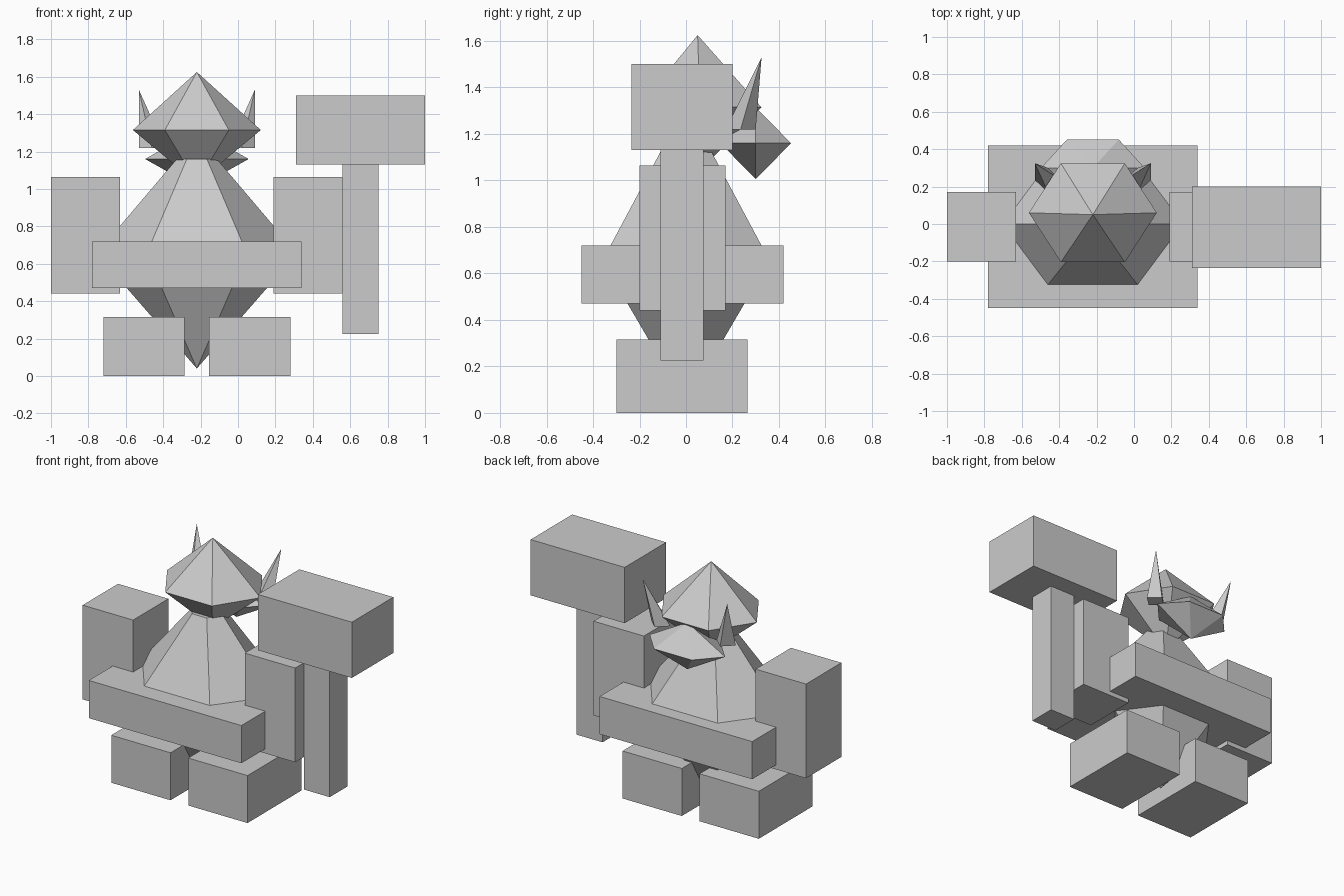
import bpy
import bmesh
from math import cos, sin, pi
from mathutils import Vector

cube = bpy.data.objects.get("Cube")
if cube:
    bpy.data.objects.remove(cube, do_unlink=True)

# One flat grey for the whole figure
grey = bpy.data.materials.new("stone grey")
grey.use_nodes = True
grey.diffuse_color = (0.6, 0.6, 0.6, 1)
shader = grey.node_tree.nodes["Principled BSDF"]
shader.inputs["Base Color"].default_value = (0.6, 0.6, 0.6, 1)
shader.inputs["Roughness"].default_value = 0.9

MID_X = -0.22  # centre line of the figure


def finish(name, bm):
    bmesh.ops.recalc_face_normals(bm, faces=bm.faces)
    mesh = bpy.data.meshes.new(name)
    bm.to_mesh(mesh)
    bm.free()
    mesh.materials.append(grey)
    obj = bpy.data.objects.new(name, mesh)
    bpy.context.collection.objects.link(obj)
    return obj


def box(name, x, y, z):
    """Block spanning the given (low, high) ranges."""
    bm = bmesh.new()
    bmesh.ops.create_cube(bm, size=1)
    for v in bm.verts:
        v.co = Vector([(lo + hi) / 2 + c * (hi - lo)
                       for c, (lo, hi) in zip(v.co, (x, y, z))])
    return finish(name, bm)


def loft(name, sections, sides=6):
    """Join stacked sections (x, y, z, x radius, y radius); zero radius is a tip."""
    bm = bmesh.new()
    rings = []
    for x, y, z, rx, ry in sections:
        count = sides if rx else 1
        rings.append([bm.verts.new((x + rx * cos(2 * pi * i / sides),
                                    y + ry * sin(2 * pi * i / sides), z))
                      for i in range(count)])
    for low, high in zip(rings, rings[1:]):
        for i in range(sides):
            j = (i + 1) % sides
            corners = [low[i % len(low)], low[j % len(low)],
                       high[j % len(high)], high[i % len(high)]]
            bm.faces.new(list(dict.fromkeys(corners)))
    for ring in (rings[0], rings[-1]):
        if len(ring) > 1:
            bm.faces.new(ring)
    return finish(name, bm)


# Torso: six-sided spindle with a blunt top
loft("body", [(MID_X, 0, 0.04, 0, 0),
              (MID_X, 0, 0.655, 0.536, 0.415),
              (MID_X, 0, 1.16, 0.107, 0.104)])

# Head gem and the smaller gem behind it
loft("head", [(MID_X, 0.05, 1.03, 0, 0),
              (MID_X, 0.06, 1.315, 0.342, 0.305),
              (MID_X, 0.05, 1.625, 0, 0)])
loft("back_gem", [(MID_X, 0.30, 1.005, 0, 0),
                  (MID_X, 0.30, 1.16, 0.277, 0.175),
                  (MID_X, 0.30, 1.315, 0, 0)])

# Belt block
box("belt", (-0.78, 0.34), (-0.45, 0.42), (0.47, 0.72))

# Paired parts, mirrored about the centre line
for side, s in (("left", 1), ("right", -1)):
    def span(near, far):
        return tuple(sorted((MID_X + s * near, MID_X + s * far)))
    box(side + "_arm", span(0.41, 0.78), (-0.20, 0.17), (0.44, 1.065))
    box(side + "_foot", span(0.065, 0.50), (-0.30, 0.265), (0, 0.315))
    loft(side + "_horn", [(MID_X + s * 0.24, 0.235, 1.22, 0.07, 0.065),
                          (MID_X + s * 0.31, 0.325, 1.53, 0, 0)], sides=4)

# Hammer held on the left
box("hammer_handle", (0.56, 0.75), (-0.11, 0.075), (0.225, 1.13))
box("hammer_head", (0.31, 1.0), (-0.235, 0.20), (1.13, 1.50))
